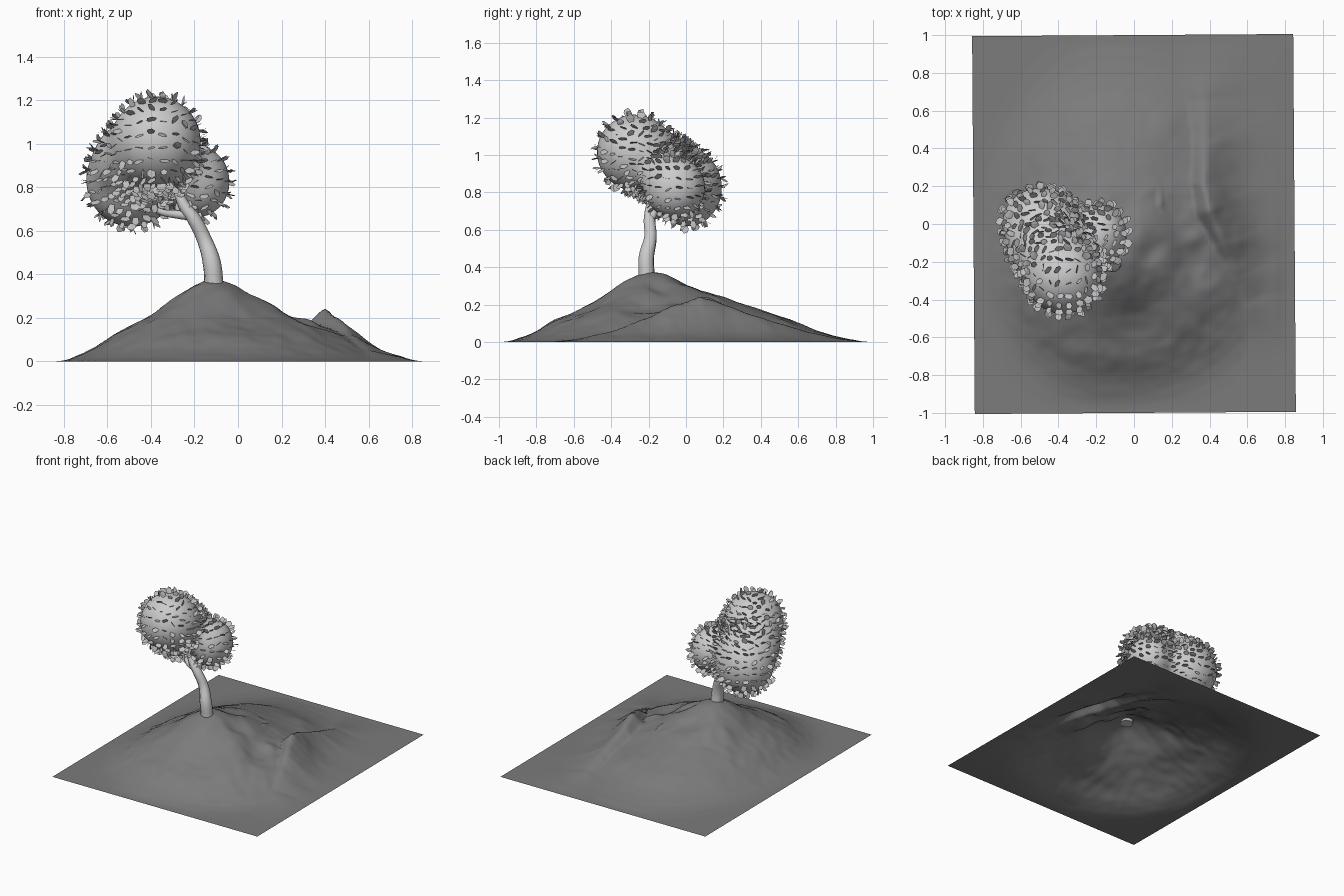
import bpy, bmesh, math, random
from mathutils import Vector, Matrix, noise

random.seed(4)
if "Cube" in bpy.data.objects:
    bpy.data.objects.remove(bpy.data.objects["Cube"])


def material(name, grey):
    m = bpy.data.materials.new(name)
    m.use_nodes = True
    col = (grey, grey, grey, 1)
    m.diffuse_color = col
    m.node_tree.nodes["Principled BSDF"].inputs["Base Color"].default_value = col
    return m


earth = material("dark grey earth", 0.2)
pale = material("pale grey wood and crown", 0.6)
leaf_grey = material("grey leaves", 0.52)


def add_object(name, bm, mat, smooth=True):
    mesh = bpy.data.meshes.new(name)
    bm.to_mesh(mesh)
    bm.free()
    mesh.materials.append(mat)
    for p in mesh.polygons:
        p.use_smooth = smooth
    ob = bpy.data.objects.new(name, mesh)
    bpy.context.collection.objects.link(ob)
    return ob


# Hill: radial slope from the peak, plus sharp ridges and hollows
PEAK = Vector((-0.12, -0.18))
SLOPE = [(0, .372), (.05, .368), (.11, .35), (.25, .285), (.38, .215), (.51, .165),
         (.63, .118), (.75, .06), (.82, .035), (.89, .016), (.96, .005), (1.05, 0)]
RIDGES = [
    (0.16, [(.37, .66, .05), (.38, .4, .13), (.37, .2, .2), (.4, .07, .24),
            (.47, -.1, .18), (.54, -.28, .1), (.6, -.42, .05)]),
    (0.09, [(.13, .24, .19), (.14, .1, .245), (.2, -.06, .2)]),
]
# x, y, radius, height change
HOLLOWS = [(.29, -.2, .1, -.03), (.53, .33, .1, -.035), (.24, .32, .1, -.012),
           (.18, .53, .07, .012), (.32, -.08, .05, .02), (.05, -.5, .12, -.02),
           (-.34, 0, .06, .02), (-.1, .06, .1, -.035), (.09, -.14, .07, -.025)]


def slope(u):
    for (a, ha), (b, hb) in zip(SLOPE, SLOPE[1:]):
        if u <= b:
            return ha + (hb - ha) * (u - a) / (b - a)
    return 0


def height(x, y):
    p = Vector((x, y))
    d = p - PEAK
    rx = 0.97 if d.x > 0 else 0.73
    ry = 1.18 if d.y > 0 else 0.82
    h = slope(math.hypot(d.x / rx, d.y / ry))
    fade = min(1, h * 12)
    for cx, cy, r, amount in HOLLOWS:
        h += fade * amount * math.exp(-((x - cx) ** 2 + (y - cy) ** 2) / r ** 2)
    for width, pts in RIDGES:
        for a, b in zip(pts, pts[1:]):
            a, b = Vector(a), Vector(b)
            seg = (b - a).to_2d()
            t = max(0, min(1, (p - a.to_2d()).dot(seg) / seg.length_squared))
            q = a.lerp(b, t)
            dist = (p - q.to_2d()).length
            h = max(h, q.z * math.exp(-(dist / width) ** 1.4))
    rough = 1 if y < 0.2 else 0.5
    h += fade * rough * (0.01 * noise.noise(Vector((x * 6, y * 6, 0)))
                         + 0.006 * noise.noise(Vector((x * 14, y * 14, 3))))
    edge = min(1, (0.85 - abs(x)) * 10, (1 - abs(y)) * 10)
    return max(0, h * edge)


bm = bmesh.new()
bmesh.ops.create_grid(bm, x_segments=110, y_segments=130, size=1)
for v in bm.verts:
    v.co.x *= 0.85
    v.co.z = height(v.co.x, v.co.y)
bmesh.ops.rotate(bm, verts=bm.verts, matrix=Matrix.Rotation(0.007, 3, 'Z'))
add_object("hill", bm, earth)


# Trunk and branches: tapered curves turned into meshes
def limb(name, pts):
    cu = bpy.data.curves.new(name, 'CURVE')
    cu.dimensions = '3D'
    cu.bevel_depth = 1
    cu.bevel_resolution = 3
    cu.resolution_u = 6
    cu.use_fill_caps = True
    sp = cu.splines.new('BEZIER')
    sp.bezier_points.add(len(pts) - 1)
    for bp, (x, y, z, r) in zip(sp.bezier_points, pts):
        bp.co = (x, y, z)
        bp.radius = r
        bp.handle_left_type = bp.handle_right_type = 'AUTO'
    cu.materials.append(pale)
    ob = bpy.data.objects.new(name, cu)
    bpy.context.collection.objects.link(ob)
    bpy.ops.object.select_all(action='DESELECT')
    ob.select_set(True)
    bpy.context.view_layer.objects.active = ob
    bpy.ops.object.convert(target='MESH')
    bpy.ops.object.shade_smooth_by_angle(angle=math.radians(40))


limb("trunk", [(-.11, -.21, .35, .044), (-.12, -.212, .45, .042), (-.155, -.19, .56, .034),
               (-.2, -.195, .65, .032), (-.25, -.19, .72, .026), (-.29, -.17, .82, .018)])
limb("left_branch", [(-.215, -.19, .67, .024), (-.28, -.17, .675, .02), (-.36, -.11, .69, .014),
                     (-.42, -.05, .74, .01)])
limb("right_branch", [(-.2, -.19, .65, .022), (-.2, -.16, .71, .018), (-.16, -.1, .79, .012)])

# Crown: blended lobes, described by a soft field
CORE = Vector((-.37, -.12, .9))
LOBES = [((-.375, -.275, 1.015), (.205, .205, .205)),
         ((-.45, -.13, .93), (.21, .17, .17)),
         ((-.49, .01, .825), (.21, .185, .21)),
         ((-.18, -.06, .825), (.145, .165, .165))]


def field(p):
    total = 0
    for c, r in LOBES:
        q = sum(((p[i] - c[i]) / r[i]) ** 2 for i in range(3))
        total += math.exp(-2.5 * (q - 1))
    return total


def on_crown(direction):
    r = 0.6
    while r > 0.05 and field(CORE + direction * r) < 1:
        r -= 0.005
    return CORE + direction * r


def crown_normal(p):
    e = 0.005
    axes = [Vector((e, 0, 0)), Vector((0, e, 0)), Vector((0, 0, e))]
    return Vector([field(p - a) - field(p + a) for a in axes]).normalized()


def cube_sphere(cuts):
    b = bmesh.new()
    bmesh.ops.create_cube(b, size=2)
    bmesh.ops.subdivide_edges(b, edges=b.edges[:], cuts=cuts, use_grid_fill=True)
    for v in b.verts:
        v.co = Vector([math.tan(c * math.pi / 4) for c in v.co]).normalized()
    return b


bm = cube_sphere(23)
for v in bm.verts:
    v.co = on_crown(v.co.copy())
for _ in range(3):
    bmesh.ops.smooth_vert(bm, verts=bm.verts, factor=0.5,
                          use_axis_x=True, use_axis_y=True, use_axis_z=True)
add_object("crown", bm, pale)

# Leaves: small folded blades standing out of the crown in rows
rows = cube_sphere(9)
bm = bmesh.new()
for f in rows.faces:
    p = on_crown(f.calc_center_median().normalized())
    n = crown_normal(p)
    side = n.orthogonal() if abs(n.z) > 0.95 else Vector((0, 0, 1)).cross(n)
    side = (Matrix.Rotation(random.gauss(0, 0.35), 3, n) @ side).normalized()
    across = n.cross(side)
    out = (n + across * random.uniform(-.5, .5) + side * random.uniform(-.3, .3)).normalized()
    w = random.uniform(.015, .024)
    length = random.uniform(.034, .05)
    fold = across * random.uniform(-.014, .014)
    base = p - n * 0.006
    shape = [(-.6, 0, 0), (.6, 0, 0), (1, .6, .4), (.3, 1, 1), (-.8, .8, 1), (-1, .5, .4)]
    vs = [bm.verts.new(base + side * w * s + out * length * t + fold * k) for s, t, k in shape]
    bm.faces.new((vs[0], vs[1], vs[2], vs[5]))
    bm.faces.new((vs[5], vs[2], vs[3], vs[4]))
rows.free()
add_object("leaves", bm, leaf_grey, smooth=False)
